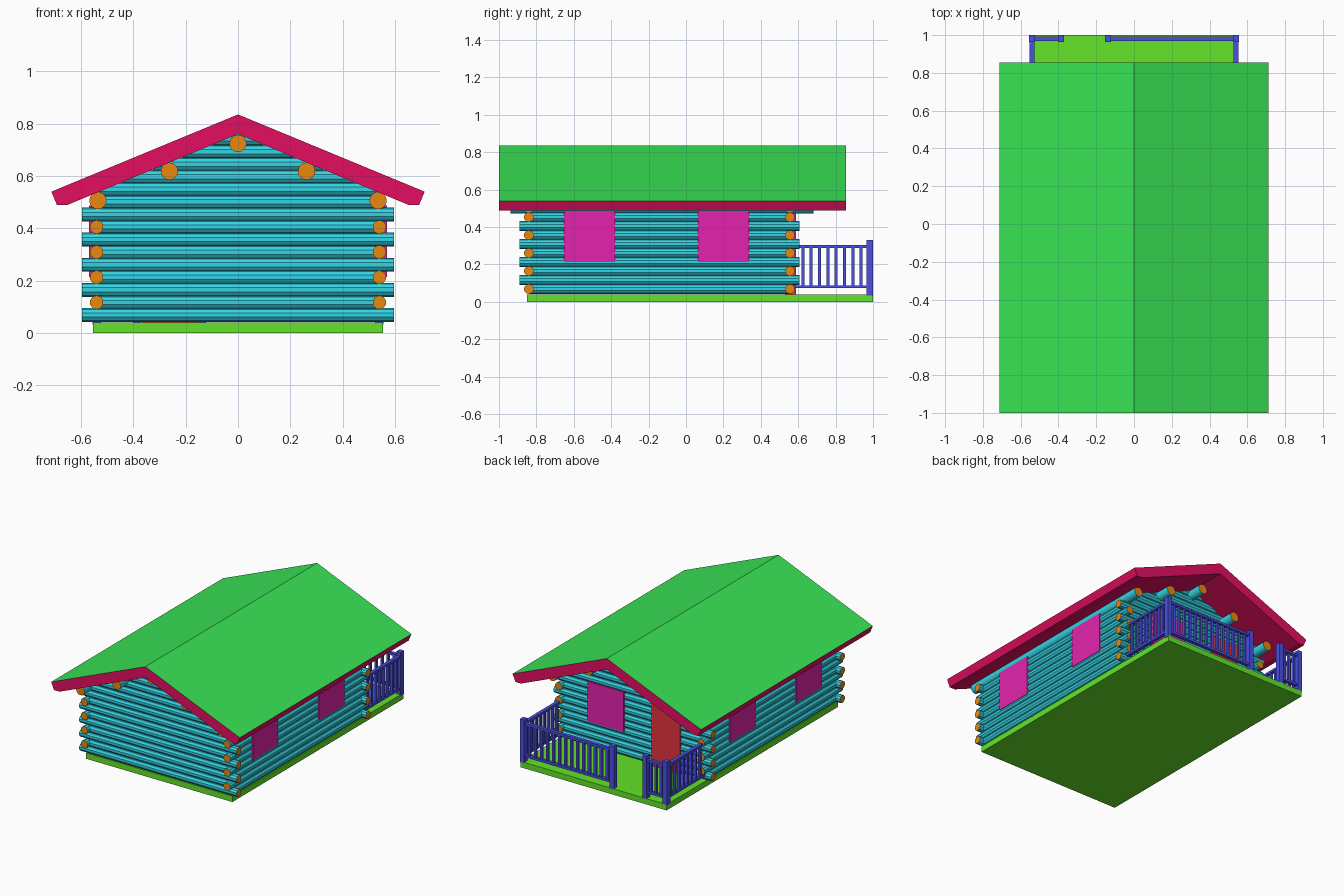
import bpy, bmesh
from mathutils import Matrix, Vector, Color

if "Cube" in bpy.data.objects:
    bpy.data.objects.remove(bpy.data.objects["Cube"])


def mat(name, r, g, b):
    m = bpy.data.materials.new(name)
    lin = Color((r / 255, g / 255, b / 255)).from_srgb_to_scene_linear()
    m.diffuse_color = (*lin, 1)
    m.use_nodes = True
    m.node_tree.nodes["Principled BSDF"].inputs["Base Color"].default_value = m.diffuse_color
    return m


BARK = mat("bark", 52, 212, 228)
CUT = mat("cut_wood", 232, 136, 16)
FLOOR = mat("floor", 99, 228, 40)
SHINGLE = mat("shingle", 56, 228, 85)
TRIM = mat("trim", 228, 14, 97)
GLASS = mat("glass", 228, 36, 174)
DOOR = mat("door", 228, 52, 62)
RAIL = mat("rail", 75, 80, 228)


def finish(name, bm, mats):
    me = bpy.data.meshes.new(name)
    bm.to_mesh(me)
    bm.free()
    for m in mats:
        me.materials.append(m)
    ob = bpy.data.objects.new(name, me)
    bpy.context.collection.objects.link(ob)
    return ob


def add_box(bm, x0, x1, y0, y1, z0, z1):
    size = Matrix.Diagonal((abs(x1 - x0), abs(y1 - y0), abs(z1 - z0), 1))
    mid = Matrix.Translation(((x0 + x1) / 2, (y0 + y1) / 2, (z0 + z1) / 2))
    bmesh.ops.create_cube(bm, size=1, matrix=mid @ size)


def box(name, m, *dims):
    bm = bmesh.new()
    add_box(bm, *dims)
    return finish(name, bm, [m])


def add_log(bm, a, b, r, sides=10):
    a, b = Vector(a), Vector(b)
    rot = (b - a).to_track_quat('Z', 'Y').to_matrix().to_4x4()
    new = bmesh.ops.create_cone(bm, cap_ends=True, segments=sides, radius1=r, radius2=r,
                                depth=(b - a).length, matrix=Matrix.Translation((a + b) / 2) @ rot)
    for f in {f for v in new["verts"] for f in v.link_faces}:
        f.material_index = 1 if len(f.verts) > 4 else 0   # orange cut ends


WX, WF, WB = 0.54, -0.84, 0.556     # wall centre lines
Z0, STEP, R = 0.069, 0.048, 0.0265  # log courses

# Floor slab
box("floor", FLOOR, -0.553, 0.553, -0.85, 1.0, 0, 0.04)

# Front and back walls, with gables tapering under the roof
for name, y in (("front_wall", WF), ("back_wall", WB)):
    bm = bmesh.new()
    for k in range(15):
        z = Z0 + k * STEP
        if k < 9:
            half = 0.595 if k % 2 == 0 else WX
        else:
            half = min(0.56, (0.78 - z) / 0.415)
        add_log(bm, (-half, y, z), (half, y, z), R)
    finish(name, bm, [BARK, CUT])

# Side walls
for side, s in (("left", -1), ("right", 1)):
    bm = bmesh.new()
    for k in range(9):
        z = Z0 + k * STEP
        ext = 0.05 if k % 2 else 0
        add_log(bm, (s * WX, WF - ext, z), (s * WX, WB + ext, z), R)
    finish(side + "_wall", bm, [BARK, CUT])
    # Side windows
    for i, y in enumerate((-0.652, 0.064)):
        box(f"{side}_window_{i + 1}", GLASS, s * 0.513, s * 0.569, y, y + 0.273, 0.214, 0.487)

# Roof beams
bm = bmesh.new()
for x, z in ((0, 0.724), (0.262, 0.618), (-0.262, 0.618), (0.535, 0.506), (-0.535, 0.506)):
    add_log(bm, (x, -0.938, z), (x, 0.683, z), 0.033, 16)
finish("roof_beams", bm, [BARK, CUT])

# Back window and door
box("back_window", GLASS, 0.06, 0.335, 0.53, 0.587, 0.214, 0.487)
box("door", DOOR, -0.366, -0.15, 0.53, 0.587, 0.04, 0.487)

# Roof: gable profile extruded along y
half = [(0.713, 0.54), (0.692, 0.49), (0.65, 0.49)]
profile = [(0, 0.835)] + half + [(0, 0.76)] + [(-x, z) for x, z in reversed(half)]
bm = bmesh.new()
rings = [[bm.verts.new((x, y, z)) for x, z in profile] for y in (-1.0, 0.855)]
n = len(profile)
for i in range(n):
    j = (i + 1) % n
    f = bm.faces.new((rings[0][i], rings[0][j], rings[1][j], rings[1][i]))
    f.material_index = 1 if i in (0, n - 1) else 0
for ring in rings:
    bm.faces.new(ring[:5])
    bm.faces.new([ring[0]] + ring[4:])
bmesh.ops.recalc_face_normals(bm, faces=bm.faces)
finish("roof", bm, [TRIM, SHINGLE])


# Porch railing
def railing(name, a, b):
    a, b = Vector(a), Vector(b)
    bm = bmesh.new()
    along_x = abs(b.x - a.x) > abs(b.y - a.y)
    px, py = (0, 0.012) if along_x else (0.012, 0)
    for z0, z1 in ((0.289, 0.305), (0.073, 0.089)):
        add_box(bm, a.x - px, b.x + px, a.y - py, b.y + py, z0, z1)
    count = round((b - a).length / 0.044)
    for i in range(1, count):
        p = a.lerp(b, i / count)
        add_box(bm, p.x - 0.008, p.x + 0.008, p.y - 0.008, p.y + 0.008, 0.08, 0.295)
    finish(name, bm, [RAIL])


railing("railing_left", (-0.54, 0.58, 0), (-0.54, 0.981, 0))
railing("railing_right", (0.54, 0.58, 0), (0.54, 0.981, 0))
railing("railing_back_short", (-0.54, 0.981, 0), (-0.386, 0.981, 0))
railing("railing_back_long", (-0.138, 0.981, 0), (0.54, 0.981, 0))
for i, x in enumerate((-0.54, -0.386, -0.138, 0.54)):
    box(f"railing_post_{i + 1}", RAIL, x - 0.016, x + 0.016, 0.964, 1.0, 0.033, 0.33)
